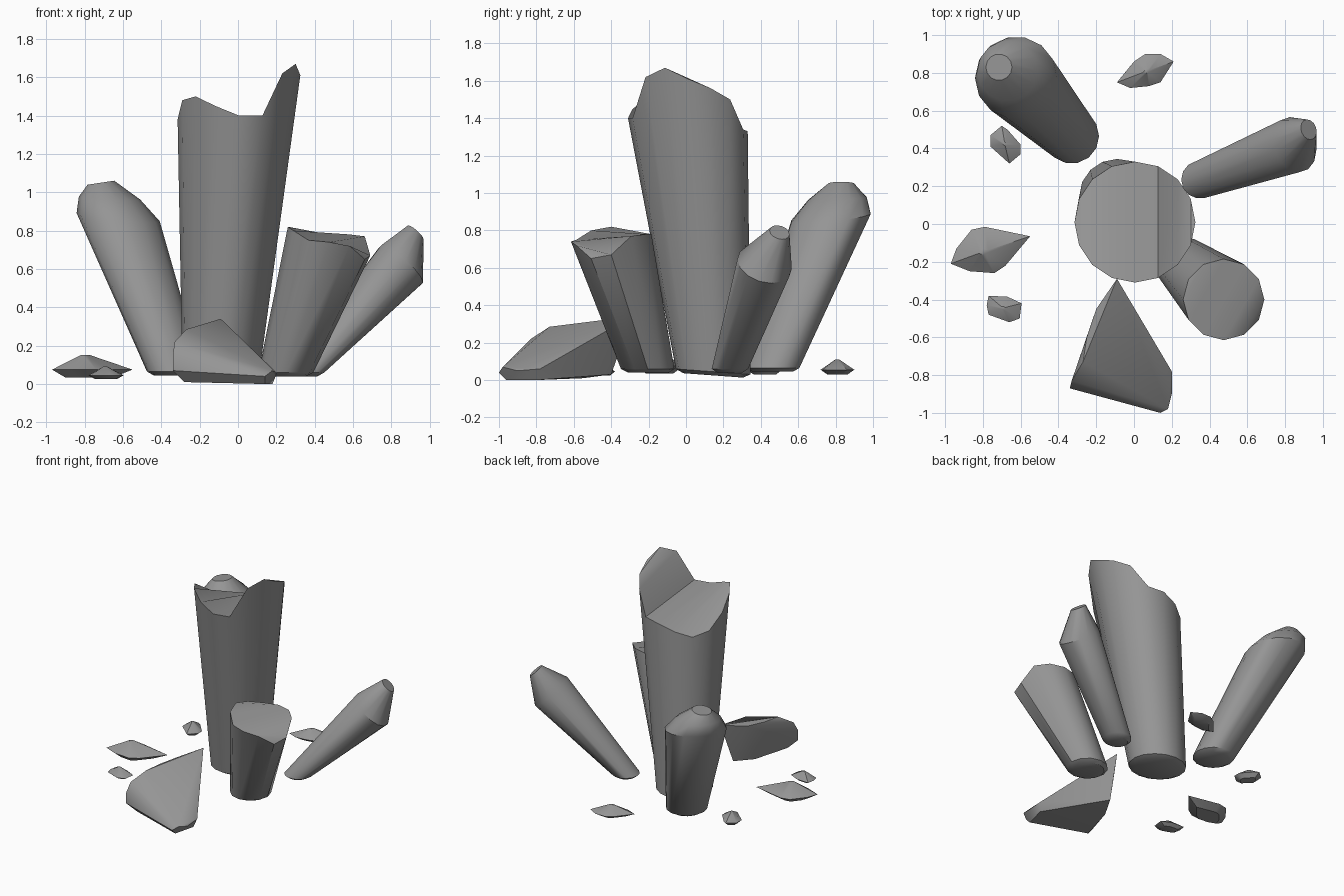
import bpy, bmesh, math
from mathutils import Vector

if "Cube" in bpy.data.objects:
    bpy.data.objects.remove(bpy.data.objects["Cube"])

stone = bpy.data.materials.new("crystal_grey")
stone.diffuse_color = (0.3, 0.3, 0.3, 1)
stone.use_nodes = True
stone.node_tree.nodes["Principled BSDF"].inputs["Base Color"].default_value = stone.diffuse_color


def finish(name, bm):
    """Turn a bmesh into a named object, smooth below 35 degrees."""
    bmesh.ops.recalc_face_normals(bm, faces=bm.faces)
    me = bpy.data.meshes.new(name)
    bm.to_mesh(me)
    bm.free()
    ob = bpy.data.objects.new(name, me)
    bpy.context.collection.objects.link(ob)
    me.materials.append(stone)
    bpy.ops.object.select_all(action='DESELECT')
    ob.select_set(True)
    bpy.context.view_layer.objects.active = ob
    bpy.ops.object.shade_smooth_by_angle(angle=math.radians(35))
    return ob


def ring(bm, center, r, normal, n, start):
    """Circle of n verts across the given normal."""
    w = Vector(normal).normalized()
    u = Vector((1, 0, 0))
    u = (u - w * u.dot(w)).normalized()
    v = w.cross(u)
    out = []
    for i in range(n):
        a = math.radians(start) + 2 * math.pi * i / n
        out.append(bm.verts.new(Vector(center) + (u * math.cos(a) + v * math.sin(a)) * r))
    return out


def crystal(name, rings, n, start=0, rim=None):
    """Loft rings of (center, radius, normal); rim gives broken top heights."""
    bm = bmesh.new()
    loops = [ring(bm, c, r, w, n, start) for c, r, w in rings]
    top = loops[-1]
    if rim:
        for v, z in zip(top, rim):
            v.co.z = z
    for a, b in zip(loops, loops[1:]):
        for i in range(n):
            j = (i + 1) % n
            bm.faces.new((a[i], a[j], b[j], b[i]))
    bm.faces.new(loops[0])
    if rim:  # broken top: strips across the rim
        bm.faces.new((top[0], top[1], top[-1]))
        for i in range(1, n // 2 - 1):
            bm.faces.new((top[i], top[i + 1], top[n - i - 1], top[n - i]))
        h = n // 2
        bm.faces.new((top[h - 1], top[h], top[h + 1]))
    else:
        bm.faces.new(top)
    return finish(name, bm)


def hull(name, points):
    bm = bmesh.new()
    for p in points:
        bm.verts.new(p)
    res = bmesh.ops.convex_hull(bm, input=bm.verts)
    bmesh.ops.delete(bm, geom=[g for g in res["geom_interior"] if isinstance(g, bmesh.types.BMVert)],
                     context='VERTS')
    return finish(name, bm)


def chip(name, outline, low, mid, high):
    """Small flake: outline at mid height, inset flat base, short top ridge."""
    c = sum((Vector(p) for p in outline), Vector((0, 0))) / len(outline)
    pts = [(x, y, mid) for x, y in outline]
    for x, y in outline:
        b = c + (Vector((x, y)) - c) * 0.6
        t = c + (Vector((x, y)) - c) * 0.12
        pts += [(b.x, b.y, low), (t.x, t.y, high)]
    return hull(name, pts)


UP = (0, 0, 1)

# tall central crystal with a stepped broken top
tilt = (0, 0.074, 1)
crystal("central_crystal",
        [((-0.09, 0.145, 0.025), 0.16, tilt), ((-0.09, 0.145, 0.045), 0.2, tilt),
         ((0.005, 0.01, 1.45), 0.32, UP)], 16, 0,
        [1.61, 1.56, 1.50, 1.34, 1.33, 1.29, 1.25, 1.28,
         1.38, 1.48, 1.50, 1.45, 1.40, 1.40, 1.62, 1.67])

# short leaning crystal, broken top
crystal("front_right_crystal",
        [((0.245, -0.2, 0.04), 0.11, UP), ((0.25, -0.205, 0.06), 0.143, UP),
         ((0.475, -0.4, 0.75), 0.215, UP)], 12, -30,
        [0.65, 0.67, 0.77, 0.78, 0.78, 0.78, 0.80, 0.82, 0.80, 0.75, 0.74, 0.72])

# slim leaning crystal with a blunt tip
lean = (0.64, 0.24, 0.73)
crystal("right_crystal",
        [((0.345, 0.235, 0.04), 0.07, UP), ((0.35, 0.235, 0.06), 0.1, UP),
         ((0.85, 0.42, 0.62), 0.15, lean), ((0.925, 0.5, 0.79), 0.055, lean)], 14)

# thick back crystal with a rounded tip
crystal("back_left_crystal",
        [((-0.33, 0.465, 0.045), 0.11, UP), ((-0.33, 0.465, 0.065), 0.145, UP),
         ((-0.625, 0.775, 0.87), 0.218, (0.1, -0.1, 1)),
         ((-0.67, 0.81, 0.97), 0.16, (0.05, -0.05, 1)),
         ((-0.715, 0.83, 1.05), 0.07, (-0.15, 0, 1))], 14)

# fallen wedge shard at the front
hull("fallen_shard",
     [(-0.09, -0.29, 0.34), (-0.2, -0.45, 0.30), (-0.25, -0.6, 0.29), (-0.27, -0.73, 0.285),
      (-0.33, -0.83, 0.22), (-0.34, -0.87, 0.15), (-0.34, -0.87, 0.07), (-0.28, -0.83, 0.01),
      (0.14, -1.0, 0.04), (0.18, -0.98, 0.07), (0.2, -0.9, 0.05), (0.2, -0.78, 0.06),
      (0.18, -0.8, 0.0), (0.14, -0.96, 0.0), (-0.2, -0.55, 0.01), (-0.12, -0.4, 0.03)])

# loose chips
chip("left_chip", [(-0.97, -0.21), (-0.94, -0.13), (-0.86, -0.03), (-0.79, -0.015),
                   (-0.55, -0.065), (-0.68, -0.22), (-0.74, -0.26), (-0.87, -0.25)], 0.035, 0.075, 0.15)
chip("back_chip", [(-0.09, 0.75), (0, 0.86), (0.06, 0.9), (0.14, 0.9),
                   (0.21, 0.86), (0.14, 0.75), (0.08, 0.73), (-0.02, 0.72)], 0.03, 0.055, 0.11)
chip("front_left_chip", [(-0.78, -0.43), (-0.77, -0.38), (-0.67, -0.385), (-0.595, -0.42),
                         (-0.605, -0.5), (-0.66, -0.52), (-0.77, -0.48)], 0.025, 0.045, 0.09)
chip("rear_left_chip", [(-0.76, 0.47), (-0.7, 0.52), (-0.67, 0.5), (-0.6, 0.42),
                        (-0.6, 0.37), (-0.66, 0.32), (-0.72, 0.38), (-0.76, 0.41)], 0.03, 0.06, 0.11)
